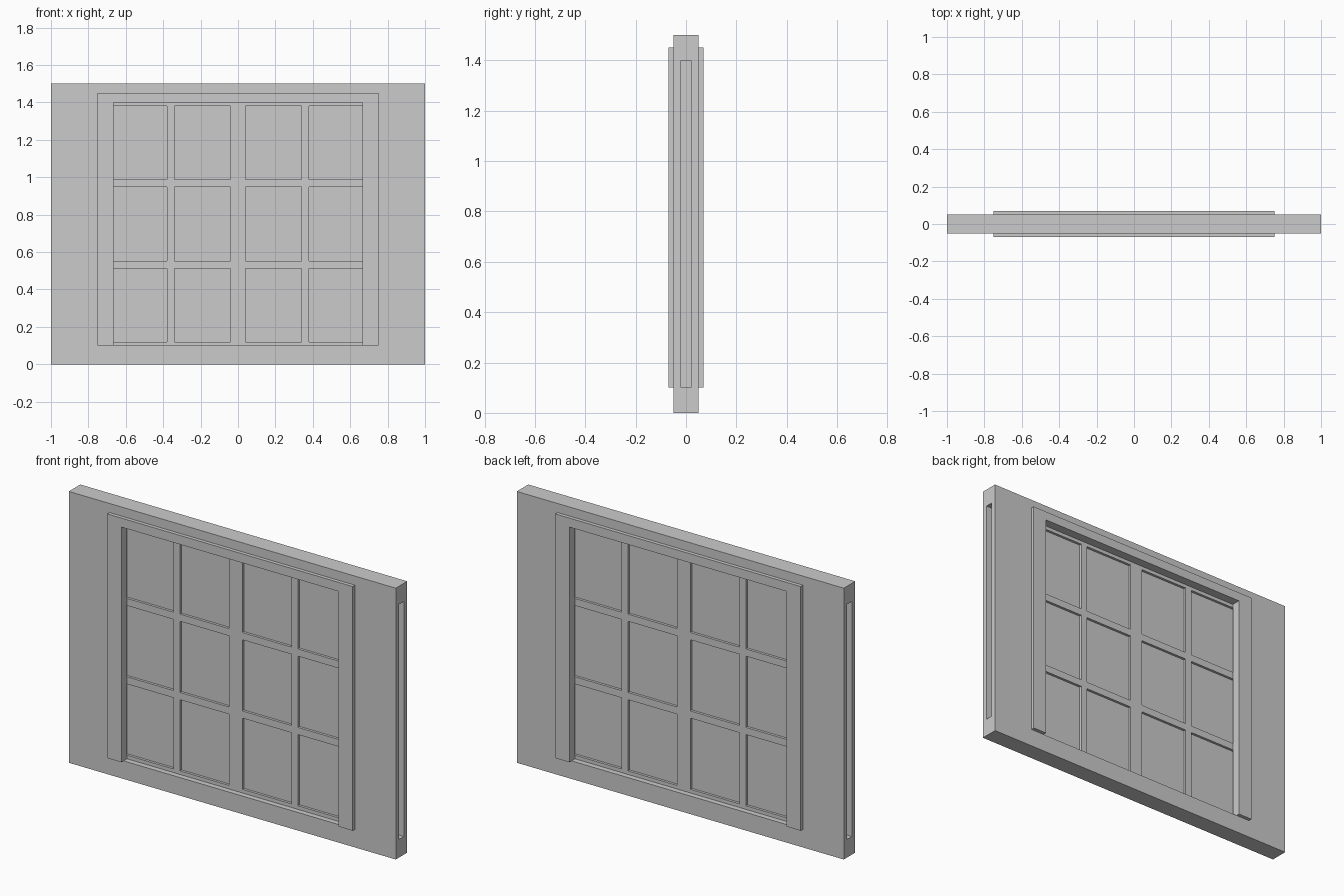
import bpy, bmesh
from mathutils import Matrix, Vector

if "Cube" in bpy.data.objects:
    bpy.data.objects.remove(bpy.data.objects["Cube"])


def boxes(name, spans):
    """One mesh object made of disjoint boxes given as (x0, x1, y0, y1, z0, z1)."""
    bm = bmesh.new()
    for x0, x1, y0, y1, z0, z1 in spans:
        centre = Vector(((x0 + x1) / 2, (y0 + y1) / 2, (z0 + z1) / 2))
        size = Matrix.Diagonal((x1 - x0, y1 - y0, z1 - z0, 1))
        bmesh.ops.create_cube(bm, size=1, matrix=Matrix.Translation(centre) @ size)
    mesh = bpy.data.meshes.new(name)
    bm.to_mesh(mesh)
    bm.free()
    obj = bpy.data.objects.new(name, mesh)
    bpy.context.collection.objects.link(obj)
    return obj


def cut(obj, cutter):
    """Subtract the cutter, apply the result and discard the cutter."""
    mod = obj.modifiers.new("cut", 'BOOLEAN')
    mod.operation = 'DIFFERENCE'
    mod.solver = 'EXACT'
    mod.object = cutter
    bpy.context.view_layer.objects.active = obj
    bpy.ops.object.modifier_apply(modifier=mod.name)
    bpy.data.objects.remove(cutter)


OPEN_X, SILL, HEAD = 0.665, 0.10, 1.40     # doorway
SLOT = 0.02                                # half depth of sliding pocket

# Wall with doorway and a pocket running out through both ends
wall = boxes("wall", [(-1, 1, -0.05, 0.05, 0, 1.5)])
cut(wall, boxes("doorway_cutter", [(-OPEN_X, OPEN_X, -0.1, 0.1, SILL, HEAD)]))
cut(wall, boxes("pocket_cutter", [(-1.1, 1.1, -SLOT, SLOT, SILL, HEAD)]))

# Raised casing around the doorway, front and back
for name, side in (("front_casing", -1), ("back_casing", 1)):
    y0, y1 = sorted((side * 0.05, side * 0.07))
    casing = boxes(name, [(-0.75, 0.75, y0, y1, SILL, 1.45)])
    cut(casing, boxes("casing_cutter",
                      [(-OPEN_X, OPEN_X, -0.1, 0.1, SILL - 0.1, HEAD)]))

# Two sliding doors, each with 2 x 3 recessed panes on both faces
W, Z0, H, BAR, PANEL = 0.72, 0.08, 1.34, 0.04, 0.006
step_x, step_z = (W - BAR) / 2, (H - BAR) / 3
for name, x0 in (("left_door", -W), ("right_door", 0)):
    door = boxes(name, [(x0, x0 + W, -SLOT, SLOT, Z0, Z0 + H)])
    panes = []
    for i in range(2):
        for j in range(3):
            px, pz = x0 + BAR + i * step_x, Z0 + BAR + j * step_z
            for y0, y1 in ((-0.1, -PANEL), (PANEL, 0.1)):
                panes.append((px, px + step_x - BAR, y0, y1, pz, pz + step_z - BAR))
    cut(door, boxes("pane_cutter", panes))
